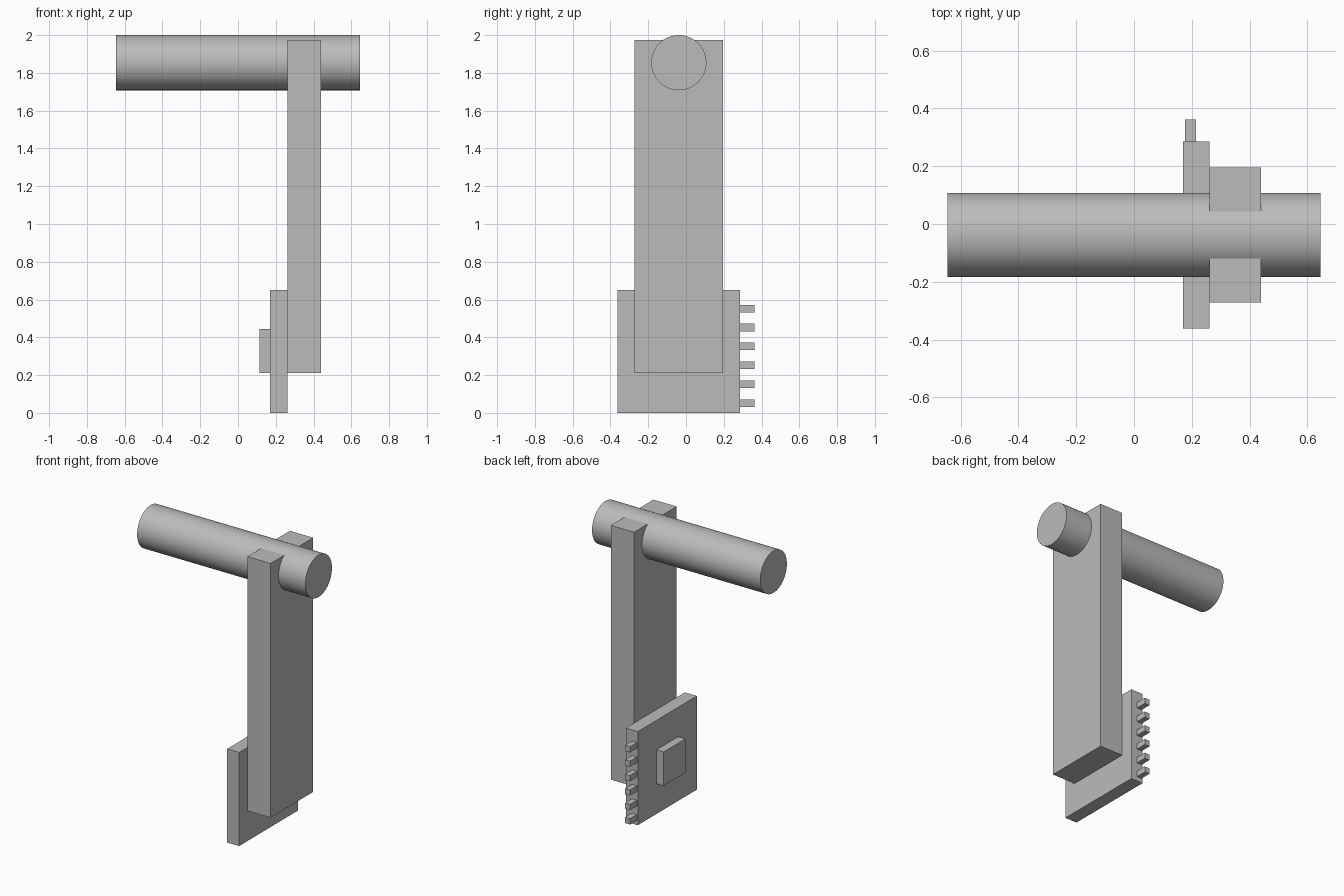
import bpy
import math

cube = bpy.data.objects.get("Cube")
if cube:
    bpy.data.objects.remove(cube, do_unlink=True)

# Single plain grey material
GREY = (0.5, 0.5, 0.5, 1.0)
grey = bpy.data.materials.new("plain grey")
grey.use_nodes = True
grey.diffuse_color = GREY
grey.node_tree.nodes["Principled BSDF"].inputs["Base Color"].default_value = GREY

MID_Y = -0.038  # shared centre line of the bar, board and roller


def box(name, x, y, z):
    """Box from (min, max) ranges on each axis."""
    ranges = (x, y, z)
    bpy.ops.mesh.primitive_cube_add(size=1, location=[(a + b) / 2 for a, b in ranges])
    obj = bpy.context.object
    obj.name = name
    obj.scale = [b - a for a, b in ranges]
    bpy.ops.object.transform_apply(location=False, rotation=False, scale=True)
    obj.data.materials.append(grey)
    return obj


def centred(width):
    return (MID_Y - width / 2, MID_Y + width / 2)


# Roller lying across the top
bpy.ops.mesh.primitive_cylinder_add(vertices=64, radius=0.146, depth=1.292,
                                    location=(0, MID_Y, 1.854),
                                    rotation=(0, math.pi / 2, 0))
roller = bpy.context.object
roller.name = "roller"
roller.data.materials.append(grey)
bpy.ops.object.shade_smooth_by_angle(angle=math.radians(30))

# Upright bar, circuit board on its side and the chip on the board
box("upright_bar", (0.262, 0.44), centred(0.468), (0.21, 1.975))
board = box("board", (0.17, 0.262), centred(0.648), (0, 0.65))
box("chip", (0.115, 0.17), centred(0.238), (0.21, 0.445))

# Row of pins along the back edge of the board
for i in range(6):
    z = 0.052 + i * 0.1
    box(f"pin_{i + 1}", (0.177, 0.215), (0.286, 0.362), (z - 0.02, z + 0.02))
